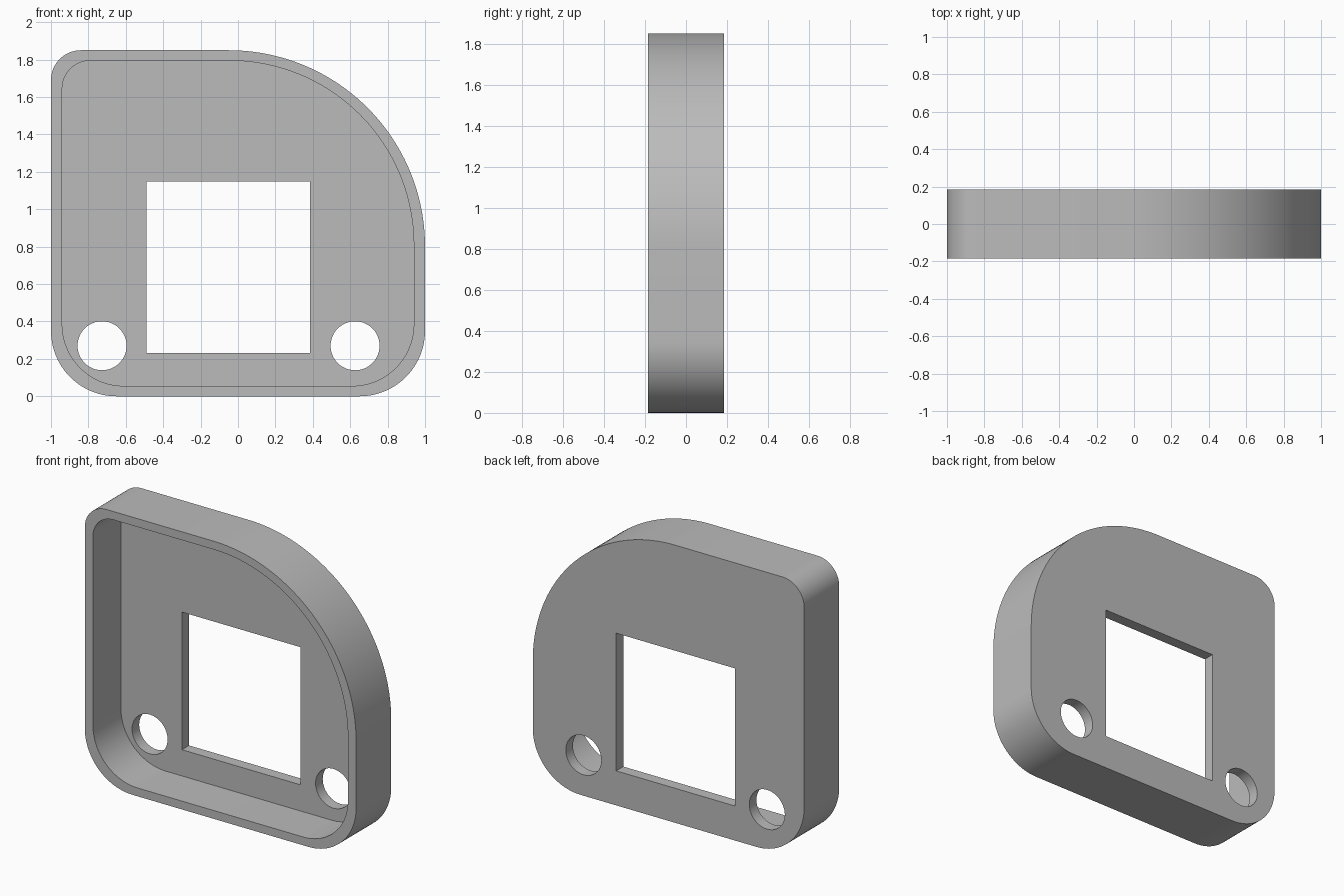
import bpy, bmesh, math

cube = bpy.data.objects.get("Cube")
if cube:
    bpy.data.objects.remove(cube, do_unlink=True)

HEIGHT, BACK, FRONT = 1.85, 0.185, -0.185
MID = HEIGHT / 2
FLOOR = 0.11       # inner face of the back plate
INNER_SCALE = 0.94

grey = bpy.data.materials.new("plain grey")
grey.use_nodes = True
colour = (0.5, 0.5, 0.5, 1)
grey.diffuse_color = colour
grey.node_tree.nodes["Principled BSDF"].inputs["Base Color"].default_value = colour


def arc(cx, cz, r, start, sweep, steps):
    return [(cx + r * math.cos(math.radians(start + sweep * i / steps)),
             cz + r * math.sin(math.radians(start + sweep * i / steps)))
            for i in range(steps + 1)]


def outline(scale):
    """Rounded plate outline, scaled about its centre."""
    low, small, big = 0.35, 0.16, 1.05
    pts = (arc(1 - big, HEIGHT - big, big, 0, 90, 48)
           + arc(small - 1, HEIGHT - small, small, 90, 90, 16)
           + arc(low - 1, low, low, 180, 90, 24)
           + arc(1 - low, low, low, 270, 90, 24))
    return [(x * scale, MID + (z - MID) * scale) for x, z in pts]


def prism(name, pts, y0, y1):
    """Extrude an x-z profile from y0 to y1."""
    bm = bmesh.new()
    face = bm.faces.new([bm.verts.new((x, y0, z)) for x, z in pts])
    ext = bmesh.ops.extrude_face_region(bm, geom=[face])["geom"]
    bmesh.ops.translate(bm, vec=(0, y1 - y0, 0),
                        verts=[v for v in ext if isinstance(v, bmesh.types.BMVert)])
    bmesh.ops.recalc_face_normals(bm, faces=bm.faces)
    mesh = bpy.data.meshes.new(name)
    bm.to_mesh(mesh)
    bm.free()
    mesh.materials.append(grey)
    obj = bpy.data.objects.new(name, mesh)
    bpy.context.collection.objects.link(obj)
    return obj


# Housing block, and the cutters for its open front, window and two holes
housing = prism("housing", outline(1), FRONT, BACK)
window = [(-0.49, 0.23), (0.385, 0.23), (0.385, 1.147), (-0.49, 1.147)]
cutters = [prism("cavity_cutter", outline(INNER_SCALE), FRONT - 0.1, FLOOR),
           prism("window_cutter", window, 0, BACK + 0.1)]
for side, x in (("right", -0.727), ("left", 0.626)):
    cutters.append(prism(side + "_hole_cutter",
                         arc(x, 0.27, 0.131, 0, 360, 48)[:-1], 0, BACK + 0.1))

bpy.ops.object.select_all(action='DESELECT')
bpy.context.view_layer.objects.active = housing
housing.select_set(True)
for cutter in cutters:
    cutter.hide_render = True
    mod = housing.modifiers.new(cutter.name, 'BOOLEAN')
    mod.operation = 'DIFFERENCE'
    mod.solver = 'EXACT'
    mod.object = cutter
    bpy.ops.object.modifier_apply(modifier=mod.name)
for cutter in cutters:
    bpy.data.objects.remove(cutter, do_unlink=True)

# Smooth rounded walls, crisp rims
bpy.ops.object.shade_smooth_by_angle(angle=math.radians(30))
